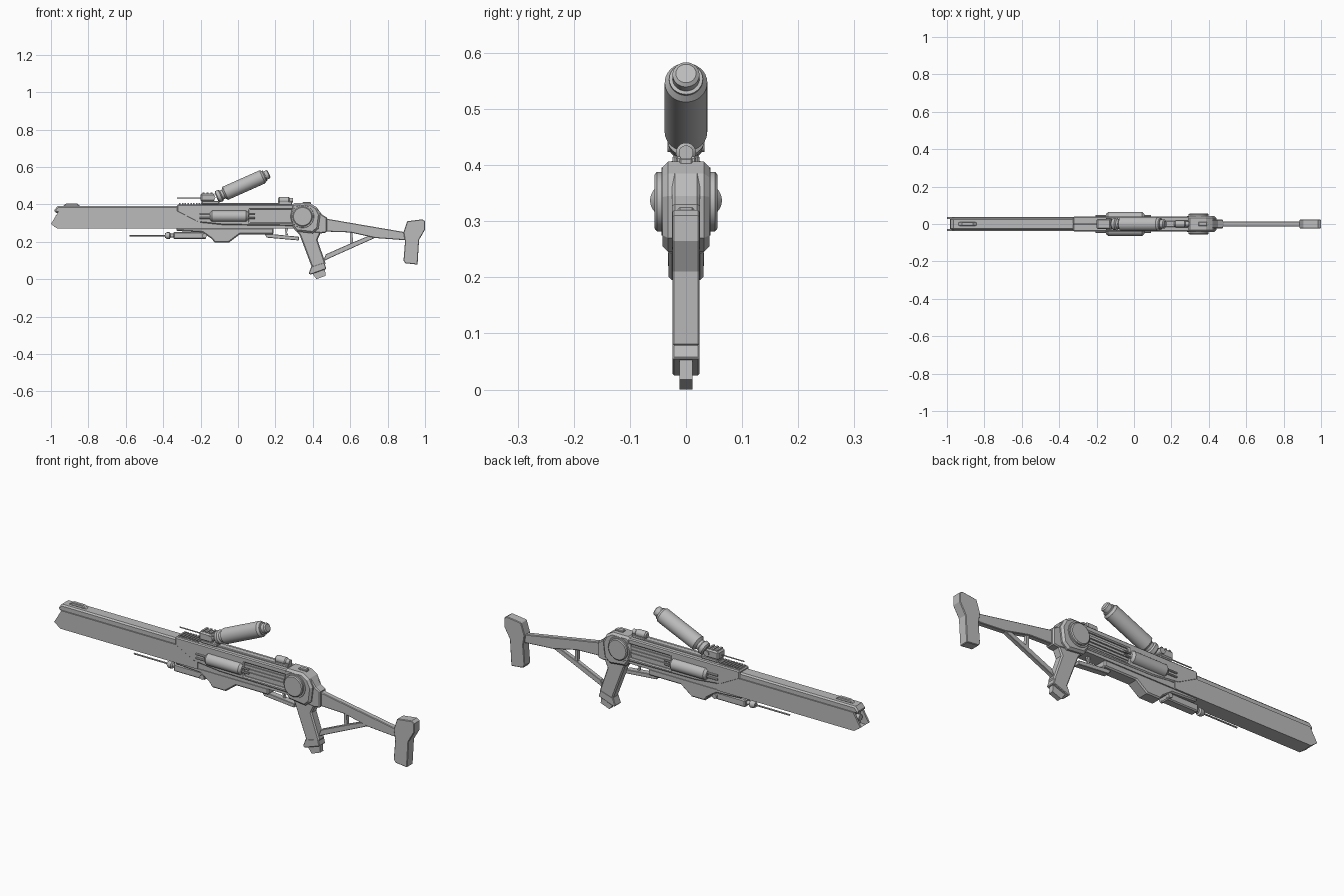
import bpy, bmesh
from math import cos, sin, pi, radians
from mathutils import Vector

cube = bpy.data.objects.get("Cube")
if cube:
    bpy.data.objects.remove(cube, do_unlink=True)

grey = bpy.data.materials.new("light grey")
grey.use_nodes = True
grey.diffuse_color = (0.5, 0.5, 0.5, 1)
grey.node_tree.nodes["Principled BSDF"].inputs["Base Color"].default_value = (0.5, 0.5, 0.5, 1)


def finish(name, bm, smooth=False):
    bmesh.ops.recalc_face_normals(bm, faces=bm.faces)
    mesh = bpy.data.meshes.new(name)
    bm.to_mesh(mesh)
    bm.free()
    mesh.materials.append(grey)
    ob = bpy.data.objects.new(name, mesh)
    bpy.context.collection.objects.link(ob)
    if smooth:
        bpy.ops.object.select_all(action='DESELECT')
        ob.select_set(True)
        bpy.context.view_layer.objects.active = ob
        bpy.ops.object.shade_smooth_by_angle(angle=radians(35))
    return ob


def plate(name, outline, y0, y1, bevel=0):
    """Side outline in x, z extruded from y0 to y1."""
    bm = bmesh.new()
    face = bm.faces.new([bm.verts.new((x, y0, z)) for x, z in outline])
    out = bmesh.ops.extrude_face_region(bm, geom=[face])
    verts = [g for g in out["geom"] if isinstance(g, bmesh.types.BMVert)]
    bmesh.ops.translate(bm, verts=verts, vec=(0, y1 - y0, 0))
    ob = finish(name, bm)
    if bevel:
        mod = ob.modifiers.new("chamfer", 'BEVEL')
        mod.width = bevel
        mod.segments = 1
        mod.limit_method = 'ANGLE'
        mod.angle_limit = radians(60)
    return ob


def slab(name, outline, half, bevel=0):
    return plate(name, outline, -half, half, bevel)


def block(name, x0, x1, z0, z1, half, bevel=0):
    return slab(name, [(x0, z0), (x1, z0), (x1, z1), (x0, z1)], half, bevel)


def turned(name, start, axis, profile, sides=28):
    """Revolve (distance, radius) pairs around an axis, with capped ends."""
    axis = Vector(axis).normalized()
    u = axis.orthogonal().normalized()
    v = axis.cross(u)
    bm = bmesh.new()
    rings = []
    for t, r in profile:
        centre = Vector(start) + axis * t
        angles = [2 * pi * i / sides for i in range(sides)]
        rings.append([bm.verts.new(centre + (u * cos(a) + v * sin(a)) * r) for a in angles])
    for a, b in zip(rings, rings[1:]):
        for i in range(sides):
            j = (i + 1) % sides
            bm.faces.new((a[i], a[j], b[j], b[i]))
    bm.faces.new(rings[0])
    bm.faces.new(rings[-1])
    return finish(name, bm, True)


def rod(name, start, axis, length, r, sides=16):
    return turned(name, start, axis, [(0, r), (length, r)], sides)


X = (1, 0, 0)

# Long barrel shroud with pointed cheeks around a recessed muzzle
slab("barrel_core", [(-.955, .275), (-.2, .275), (-.2, .37), (-.955, .37)], .03)
slab("barrel_ridge", [(-.98, .355), (-.982, .37), (-.965, .39), (-.2, .39), (-.2, .355)], .032, .007)
cheek = [(-1, .295), (-.96, .362), (-.2, .362), (-.2, .27), (-.965, .27)]
for side, s in (("right", -1), ("left", 1)):
    plate("barrel_cheek_" + side, cheek, s * .028, s * .038)
slab("barrel_floor", [(-.985, .283), (-.965, .27), (-.2, .27), (-.2, .285)], .029)
rod("muzzle_bore", (-.975, 0, .325), X, .03, .015)
slab("front_sight", [(-.94, .388), (-.92, .404), (-.86, .404), (-.84, .388)], .01, .003)

# Receiver: narrow core and an outer shell open around the side panel
block("receiver_core", -.25, .3, .28, .395, .028)
shell = [(-.325, .4), (-.325, .36), (-.22, .305), (-.08, .29), (.3, .285), (.3, .303),
         (.06, .303), (.06, .373), (.3, .373), (.3, .4)]
slab("receiver_shell", shell, .039, .005)
for i, z in enumerate((.321, .338, .355)):
    block("panel_bar_%d" % i, .06, .285, z - .006, z + .006, .033)
block("top_rail", -.2, .29, .395, .407, .016, .003)
for i in range(8):
    x = -.315 + i * .015
    block("vent_rib_%d" % i, x, x + .008, .395, .407, .026)

# Side cylinders with paired prongs
side_profile = [(0, .02), (.012, .03), (.193, .03), (.205, .02)]
for side, s in (("right", -1), ("left", 1)):
    turned("side_cylinder_" + side, (-.15, s * .034, .337), X, side_profile)
    for z in (.327, .347):
        rod("side_prong_%s_%d" % (side, z * 1000), (-.205, s * .042, z), X, .295, .005, 10)

# Lower frame and under-barrel belly
block("lower_frame", -.24, .31, .272, .3, .033)
belly = [(-.33, .275), (-.33, .258), (-.19, .25), (-.14, .215), (-.125, .195),
         (-.05, .195), (.01, .24), (.19, .24), (.19, .275)]
slab("belly", belly, .031, .006)

# Under-barrel probe
rod("probe_needle", (-.58, 0, .233), X, .2, .004, 10)
turned("probe_collar", (-.39, 0, .233), X, [(0, .012), (.01, .018), (.025, .018), (.03, .01), (.06, .01)], 18)
block("probe_body", -.345, -.17, .215, .252, .022, .005)
rod("probe_knob", (-.18, -.032, .232), (0, 1, 0), .064, .012)

# Trigger and its guard
slab("trigger_guard", [(.14, .245), (.155, .222), (.325, .207), (.325, .227), (.19, .24)], .016, .002)
slab("trigger", [(.25, .275), (.27, .275), (.262, .25), (.268, .236), (.255, .236)], .005)

# Rear housing with round side bosses
housing = [(.285, .395), (.3, .406), (.385, .406), (.42, .385), (.44, .345), (.43, .27),
           (.4, .245), (.31, .255), (.285, .29)]
slab("rear_housing", housing, .042, .01)
tail = [(.4, .395), (.42, .385), (.45, .345), (.475, .33), (.475, .25), (.445, .245), (.4, .25)]
slab("rear_tail", tail, .025, .005)
boss = [(0, .064), (.008, .06), (.008, .053), (.016, .053), (.02, .048)]
for side, s in (("right", -1), ("left", 1)):
    turned("boss_" + side, (.345, s * .036, .335), (0, s, 0), boss, 32)
block("housing_button", .345, .39, .4, .413, .012, .003)

# Rear sight
block("rear_sight_base", .22, .29, .4, .415, .018, .003)
turned("rear_sight_drum", (.215, 0, .422), X, [(0, .012), (.006, .018), (.055, .018), (.06, .013), (.078, .013)], 20)

# Scope mount, thin pointer and tilted canister
block("scope_foot", -.195, -.1, .4, .418, .024, .004)
block("scope_mount", -.2, -.125, .415, .458, .028, .007)
for i in range(3):
    x = -.19 + i * .022
    block("mount_rib_%d" % i, x, x + .01, .42, .463, .022)
rod("pointer", (-.325, 0, .435), X, .13, .003, 8)
tilt = (cos(radians(24)), 0, sin(radians(24)))
canister = [(0, .024), (.006, .032), (.024, .034), (.03, .026), (.042, .026), (.052, .038),
            (.268, .038), (.279, .03), (.284, .03), (.285, .024), (.303, .024), (.308, .018)]
turned("canister", (-.115, 0, .438), tilt, canister, 32)
rod("canister_pivot", (-.135, -.033, .437), (0, 1, 0), .066, .014)

# Pistol grip
slab("grip", [(.31, .26), (.33, .235), (.398, .055), (.47, .08), (.425, .21), (.445, .255)], .023, .006)
slab("grip_foot", [(.392, .068), (.378, .03), (.388, .025), (.472, .055), (.462, .09)], .024, .003)
slab("grip_cap", [(.393, .035), (.42, 0), (.468, .018), (.465, .06)], .012)

# Skeleton stock and butt
slab("stock_beam", [(.455, .335), (.48, .322), (.9, .25), (.9, .208), (.735, .22), (.6, .25), (.455, .255)], .014, .003)
slab("stock_brace", [(.735, .222), (.7, .232), (.615, .197), (.47, .133), (.455, .095), (.48, .108)], .011, .002)
slab("stock_link", [(.598, .255), (.612, .255), (.615, .19), (.6, .185)], .009)
butt = [(.905, .31), (.985, .32), (1, .31), (1, .265), (.968, .21), (.96, .078), (.895, .085),
        (.885, .1), (.893, .2), (.885, .25)]
slab("butt", butt, .024, .003)
